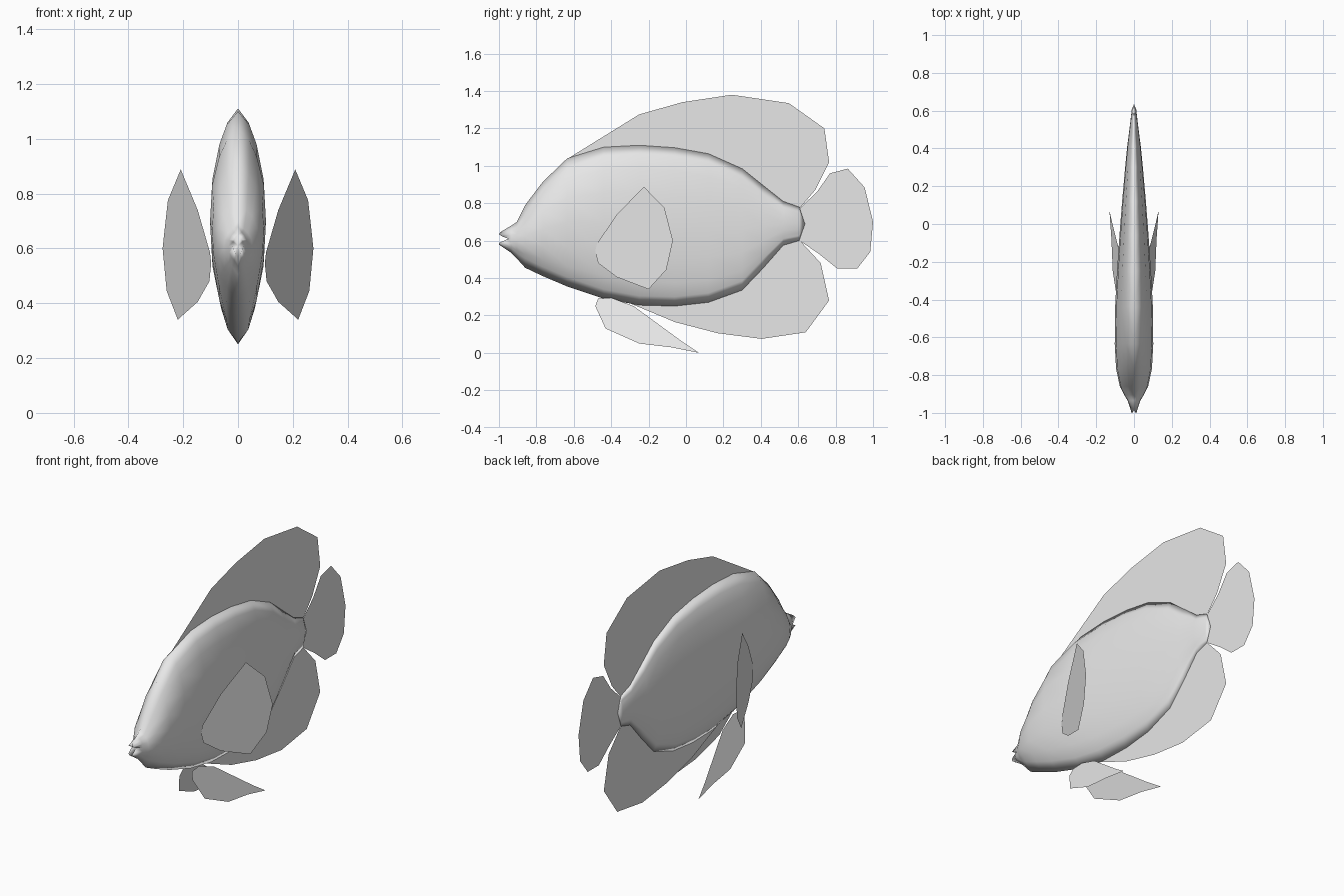
import bpy
import bmesh

cube = bpy.data.objects.get("Cube")
if cube:
    bpy.data.objects.remove(cube, do_unlink=True)

grey = bpy.data.materials.new("pale_grey")
grey.use_nodes = True
grey.diffuse_color = (0.8, 0.8, 0.8, 1)
grey.node_tree.nodes["Principled BSDF"].inputs["Base Color"].default_value = (0.8, 0.8, 0.8, 1)


def finish(name, bm, mirror=False, smooth=False):
    """Turn a bmesh into a named object, optionally mirrored across x."""
    mesh = bpy.data.meshes.new(name)
    for f in bm.faces:
        f.smooth = smooth
    bm.to_mesh(mesh)
    bm.free()
    mesh.materials.append(grey)
    obj = bpy.data.objects.new(name, mesh)
    bpy.context.scene.collection.objects.link(obj)
    if mirror:
        mod = obj.modifiers.new("Mirror", 'MIRROR')
        mod.use_axis[0] = True
        mod.use_clip = True
        mod.merge_threshold = 0.0005
    return obj


def fin(name, outline, x_of=None):
    """Flat fin from a (y, z) outline; x_of gives the slant of a paired fin."""
    bm = bmesh.new()
    bm.faces.new([bm.verts.new((x_of(y, z) if x_of else 0, y, z)) for y, z in outline])
    bmesh.ops.triangulate(bm, faces=bm.faces[:])
    finish(name, bm, mirror=x_of is not None)


# Body: half cross-sections (y, bottom, top, half width) from head to tail
SECTIONS = [
    (-0.935, 0.535, 0.68, 0.034), (-0.905, 0.505, 0.70, 0.052),
    (-0.86, 0.455, 0.79, 0.075), (-0.765, 0.41, 0.915, 0.095),
    (-0.635, 0.355, 1.04, 0.102), (-0.44, 0.29, 1.10, 0.10),
    (-0.25, 0.255, 1.11, 0.09), (-0.06, 0.25, 1.097, 0.077),
    (0.12, 0.27, 1.065, 0.063), (0.30, 0.335, 0.985, 0.047),
    (0.41, 0.45, 0.897, 0.036), (0.52, 0.575, 0.81, 0.022),
    (0.605, 0.60, 0.78, 0.012), (0.636, 0.69, 0.69, 0.0),
]
# Lips: upper lip, mouth corner, lower lip
LIPS = [
    (0, -0.985, 0.65), (0.008, -0.995, 0.642), (0.013, -1.0, 0.633),
    (0.017, -0.985, 0.624), (0.022, -0.95, 0.61), (0.017, -0.98, 0.597),
    (0.013, -1.0, 0.587), (0.008, -1.0, 0.579), (0, -0.985, 0.57),
]


def section(y, low, high, width):
    """Lens-shaped half ring with a narrow rim at the top and bottom."""
    mid, half = (low + high) / 2, (high - low) / 2
    rim = half - min(0.05, 0.3 * half)
    upper = [(0, half), (0.42, rim), (0.68, rim * 0.8), (0.93, rim * 0.45)]
    profile = upper + [(1, 0)] + [(f, -h) for f, h in reversed(upper)]
    return [(f * width, y, mid + h) for f, h in profile]


rings = [[(0, -0.945, 0.61)] * 9, LIPS] + [section(*s) for s in SECTIONS]
bm = bmesh.new()
grid = [[bm.verts.new(p) for p in ring] for ring in rings]
for a, b in zip(grid, grid[1:]):
    for j in range(8):
        bm.faces.new((a[j], a[j + 1], b[j + 1], b[j]))
bmesh.ops.remove_doubles(bm, verts=bm.verts[:], dist=0.0002)
finish("body", bm, mirror=True, smooth=True)

# Fins on the centre line, with their roots tucked into the body
fin("dorsal_fin", [
    (-0.63, 1.04), (-0.25, 1.275), (-0.02, 1.34), (0.245, 1.38), (0.55, 1.335),
    (0.74, 1.2), (0.765, 1.02), (0.69, 0.87), (0.60, 0.765), (0.51, 0.79),
    (0.28, 0.96), (-0.06, 1.06), (-0.44, 1.06)])
fin("anal_fin", [
    (-0.30, 0.265), (-0.06, 0.165), (0.17, 0.105), (0.405, 0.075), (0.64, 0.11),
    (0.765, 0.28), (0.72, 0.48), (0.60, 0.61), (0.51, 0.60), (0.30, 0.37),
    (0.12, 0.30), (-0.06, 0.28)])
fin("tail_fin", [
    (0.61, 0.775), (0.70, 0.86), (0.77, 0.96), (0.865, 0.985), (0.955, 0.885),
    (1.0, 0.7), (0.985, 0.54), (0.915, 0.45), (0.81, 0.45), (0.71, 0.53),
    (0.60, 0.605), (0.62, 0.69)])

# Paired fins: upright side fins flaring backwards, belly fins splaying outwards
fin("pectoral_fins", [
    (-0.475, 0.585), (-0.485, 0.545), (-0.47, 0.48), (-0.37, 0.405), (-0.2, 0.34),
    (-0.105, 0.445), (-0.07, 0.6), (-0.115, 0.775), (-0.225, 0.888), (-0.37, 0.74)],
    lambda y, z: 0.305 + 0.427 * y)
fin("pelvic_fins", [
    (-0.47, 0.29), (-0.485, 0.25), (-0.43, 0.13), (-0.25, 0.05), (-0.08, 0.03),
    (-0.2, 0.09), (0.07, 0.0), (-0.02, 0.06), (-0.28, 0.25), (-0.40, 0.295)],
    lambda y, z: 0.13 - 0.35 * z)
